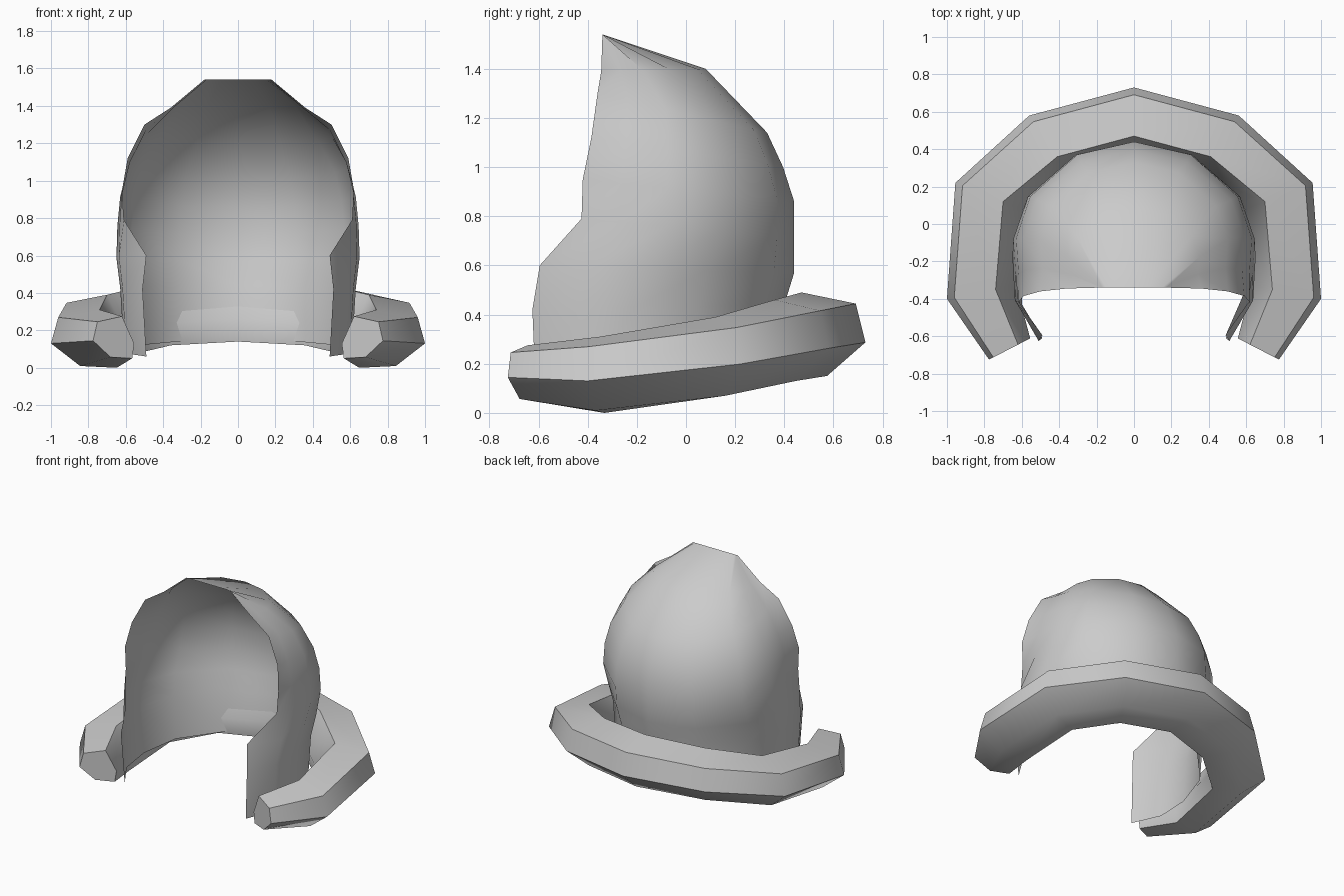
import bpy, math
from mathutils import Vector

if "Cube" in bpy.data.objects:
    bpy.data.objects.remove(bpy.data.objects["Cube"])


def grid_object(name, rows, cap_ends=False, closed=False, angle=60):
    """Skin a list of equally long point rows with quads."""
    n = len(rows[0])
    verts = [p for row in rows for p in row]
    faces = []
    for r in range(len(rows) - 1):
        for c in range(n if closed else n - 1):
            d = (c + 1) % n
            faces.append((r * n + c, r * n + d, (r + 1) * n + d, (r + 1) * n + c))
    if cap_ends:
        last = (len(rows) - 1) * n
        faces.append(tuple(reversed(range(n))))
        faces.append(tuple(last + i for i in range(n)))
    mesh = bpy.data.meshes.new(name)
    mesh.from_pydata(verts, [], faces)
    mesh.validate()
    obj = bpy.data.objects.new(name, mesh)
    bpy.context.collection.objects.link(obj)
    bpy.ops.object.select_all(action='DESELECT')
    obj.select_set(True)
    bpy.context.view_layer.objects.active = obj
    bpy.ops.object.mode_set(mode='EDIT')
    bpy.ops.mesh.select_all(action='SELECT')
    bpy.ops.mesh.normals_make_consistent(inside=False)
    bpy.ops.object.mode_set(mode='OBJECT')
    bpy.ops.object.shade_smooth_by_angle(angle=math.radians(angle))
    return obj


def mirrored(half):
    """Extend a half row that starts at x = 0 to the left side."""
    return [Vector((-p.x, p.y, p.z)) for p in reversed(half[1:])] + half


# Hood: each row runs from the back centre to the front opening
# back y, back z, half width, front x, front y, front z
hood_rows = [
    (-.34, 1.54, .17, .18, -.34, 1.54),
    (.08, 1.40, .35, .36, -.345, 1.39),
    (.33, 1.14, .50, .50, -.36, 1.30),
    (.395, 1.00, .59, .59, -.385, 1.12),
    (.44, .86, .63, .62, -.42, .95),
    (.44, .71, .645, .61, -.425, .79),
    (.44, .57, .65, .49, -.595, .60),
    (.40, .44, .63, .51, -.625, .42),
    (.38, .15, .61, .49, -.61, .06),
]
# fraction of the width and of the way to the front
sweep = [(0, 0), (.48, .08), (.88, .34), (1, .60), (.98, .82)]
rows = []
for yb, zb, w, xf, yf, zf in hood_rows:
    half = [Vector((w * a, yb + (yf - yb) * t, zb + (zf - zb) * t)) for a, t in sweep]
    rows.append(mirrored(half + [Vector((xf, yf, zf))]))
grid_object("hood", rows)

# Rolled collar: inner xy, outer xy, base z, height at each station
stations = [
    ((0, .47), (0, .73), .14, .35),
    ((.41, .36), (.56, .58), .12, .34),
    ((.70, .12), (.955, .22), .06, .33),
    ((.74, -.35), (1.0, -.40), 0, .31),
    ((.62, -.645), (.775, -.725), .05, .225),
]
# cross-section: outward fraction, height fraction
section = [(0, 1), (.85, .87), (1, .42), (.4, .03), (-.35, 0), (-.42, .35)]


def collar_ring(station, side):
    (xi, yi), (xo, yo), z, h = station
    return [Vector((side * (xi + (xo - xi) * u), yi + (yo - yi) * u, z + h * v))
            for u, v in section]


rings = [collar_ring(s, -1) for s in reversed(stations[1:])]
rings += [collar_ring(s, 1) for s in stations]
grid_object("rolled_collar", rings, cap_ends=True, closed=True)
